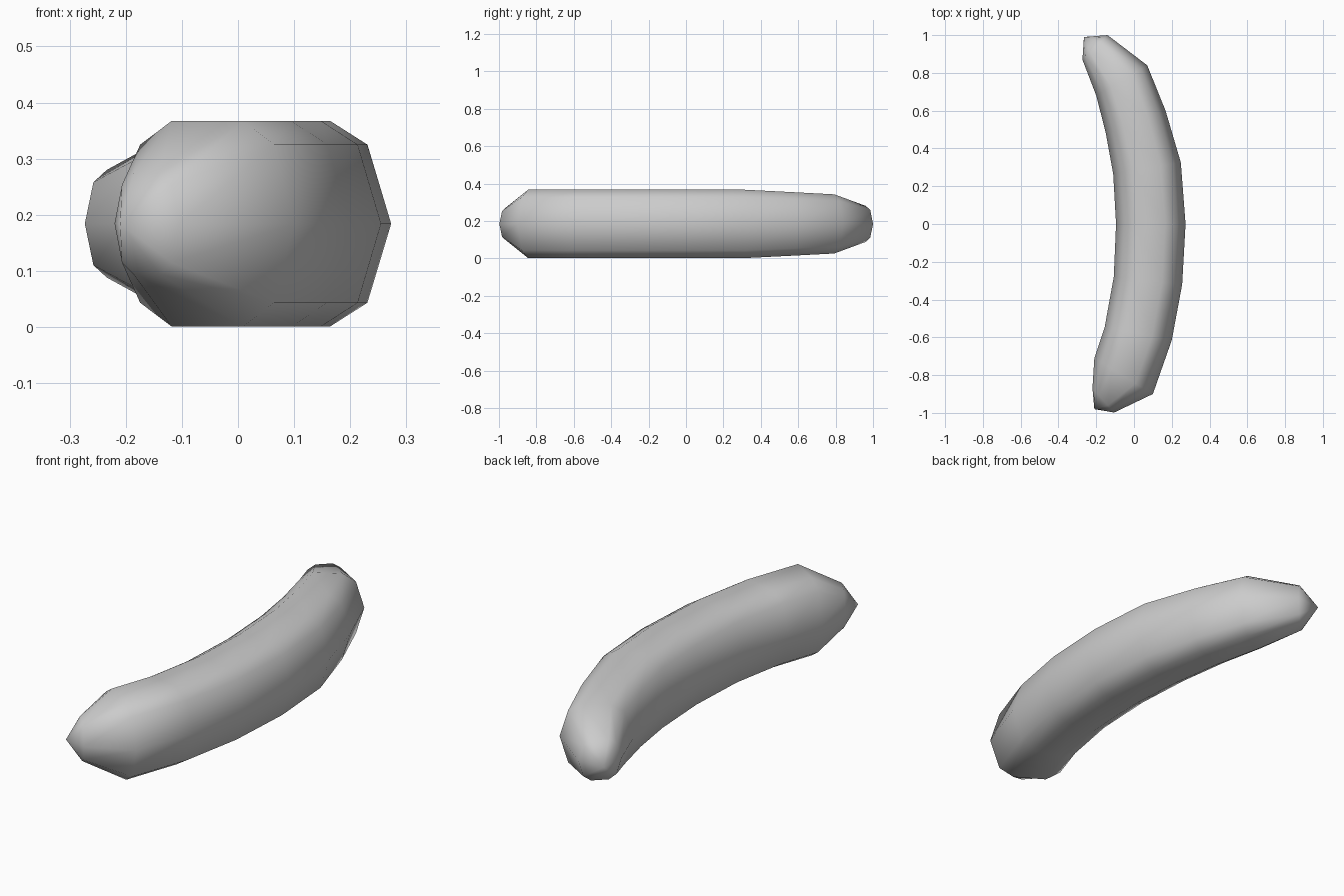
import bpy, bmesh
from mathutils import Vector

if "Cube" in bpy.data.objects:
    bpy.data.objects.remove(bpy.data.objects["Cube"])

# Stations along the fruit: inner x, y, outer x, y, half height
stations = [
    (-0.22, -0.87, -0.105, -0.998, 0.09),
    (-0.21, -0.71, 0.10, -0.90, 0.183),
    (-0.155, -0.545, 0.20, -0.615, 0.183),
    (-0.107, -0.28, 0.255, -0.32, 0.183),
    (-0.095, 0.0, 0.273, 0.0, 0.183),
    (-0.11, 0.265, 0.248, 0.325, 0.183),
    (-0.15, 0.485, 0.167, 0.60, 0.17),
    (-0.20, 0.68, 0.07, 0.84, 0.158),
    (-0.273, 0.87, -0.14, 1.0, 0.096),
]
# Ten-sided section: across, up
upper = [(0.77, 0.77), (0.41, 1), (-0.41, 1), (-0.77, 0.77)]
section = [(1, 0)] + upper + [(-1, 0)] + [(u, -v) for u, v in reversed(upper)]
MID = 0.184

bm = bmesh.new()
rings = []
for ix, iy, ox, oy, h in stations:
    a, b = Vector((ix, iy, MID)), Vector((ox, oy, MID))
    c, d = (a + b) / 2, (b - a) / 2
    rings.append([bm.verts.new(c + d * u + Vector((0, 0, h * v))) for u, v in section])

# Body skin
n = len(section)
for r, s in zip(rings, rings[1:]):
    for i in range(n):
        j = (i + 1) % n
        bm.faces.new((r[i], r[j], s[j], s[i]))

# Blunt pointed ends
for ring, tip in ((rings[0], (-0.21, -0.98)), (rings[-1], (-0.265, 0.99))):
    p = bm.verts.new((tip[0], tip[1], MID))
    for i in range(n):
        bm.faces.new((ring[i], ring[(i + 1) % n], p))

bmesh.ops.recalc_face_normals(bm, faces=bm.faces[:])
for f in bm.faces:
    f.smooth = True
mesh = bpy.data.meshes.new("banana")
bm.to_mesh(mesh)
bm.free()
bpy.context.collection.objects.link(bpy.data.objects.new("banana", mesh))
